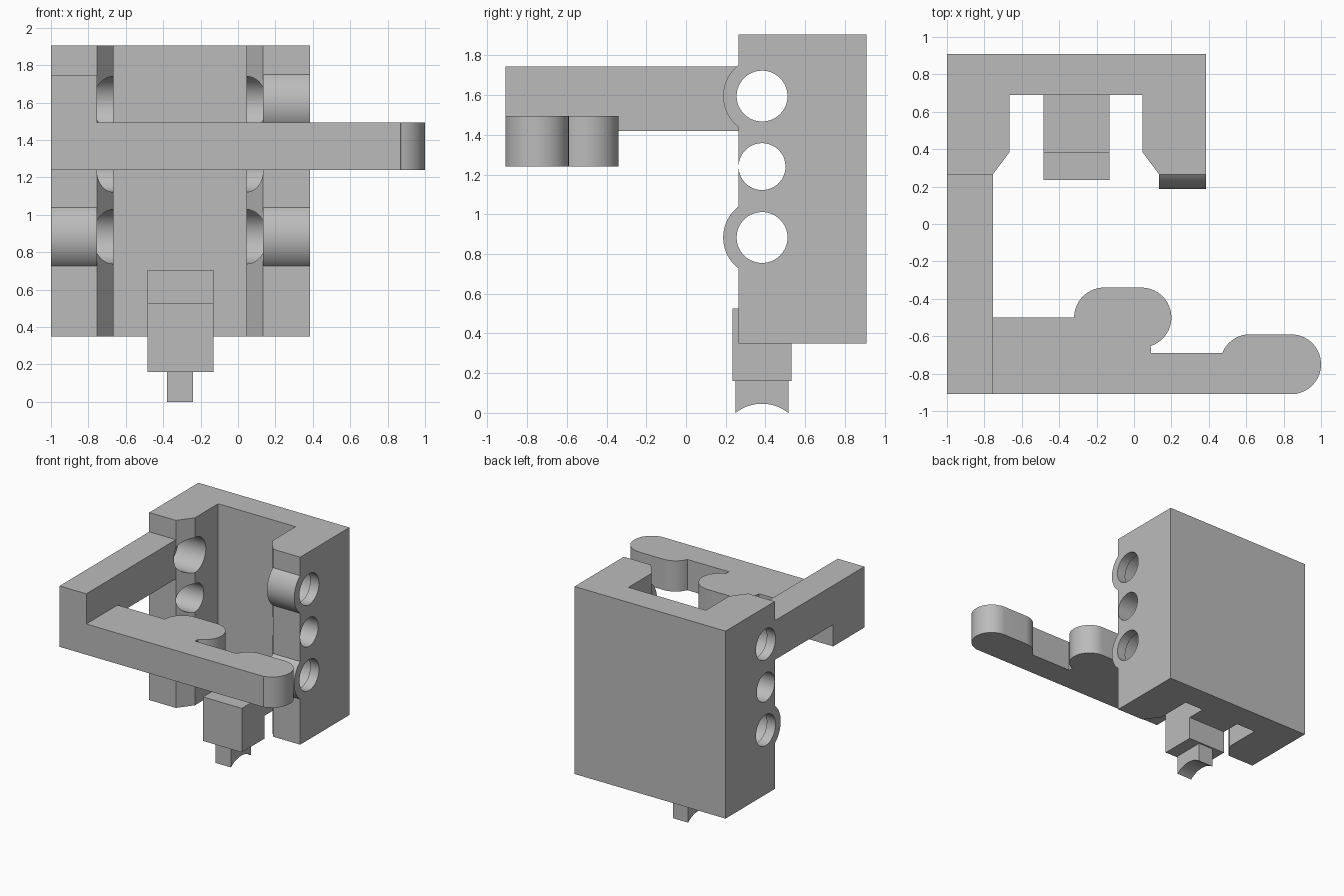
import bpy, bmesh, math

if "Cube" in bpy.data.objects:
    bpy.data.objects.remove(bpy.data.objects["Cube"])

grey = bpy.data.materials.new("plain_grey")
grey.diffuse_color = (0.5, 0.5, 0.5, 1)
grey.use_nodes = True
grey.node_tree.nodes["Principled BSDF"].inputs["Base Color"].default_value = grey.diffuse_color


def prism(name, pts, lo, hi, axis="z"):
    """Extrude a closed profile: (x, y) along z, or (y, z) along x."""
    bm = bmesh.new()
    place = (lambda a, b, t: (a, b, t)) if axis == "z" else (lambda a, b, t: (t, a, b))
    bottom = [bm.verts.new(place(a, b, lo)) for a, b in pts]
    top = [bm.verts.new(place(a, b, hi)) for a, b in pts]
    bm.faces.new(bottom)
    bm.faces.new(top)
    n = len(pts)
    for i in range(n):
        j = (i + 1) % n
        bm.faces.new((bottom[i], bottom[j], top[j], top[i]))
    bmesh.ops.recalc_face_normals(bm, faces=bm.faces)
    mesh = bpy.data.meshes.new(name)
    bm.to_mesh(mesh)
    bm.free()
    mesh.materials.append(grey)
    ob = bpy.data.objects.new(name, mesh)
    bpy.context.collection.objects.link(ob)
    return ob


def arc(cx, cy, r, a0, a1, n=24):
    return [(cx + r * math.cos(math.radians(a0 + (a1 - a0) * i / n)),
             cy + r * math.sin(math.radians(a0 + (a1 - a0) * i / n))) for i in range(n + 1)]


def rod(name, z, r, x0, x1):
    return prism(name, arc(HOLE_Y, z, r, 0, 360, 64)[:-1], x0, x1, "x")


def combine(ob, other, operation):
    mod = ob.modifiers.new("combine", "BOOLEAN")
    mod.operation = operation
    mod.solver = "EXACT"
    mod.object = other
    bpy.context.view_layer.objects.active = ob
    bpy.ops.object.modifier_apply(modifier=mod.name)


HOLE_Y = 0.383
TOP_Z, MID_Z, LOW_Z = 1.595, 1.24, 0.883

# U-shaped housing with chamfered inner lips
housing = prism("housing", [(-1, 0.91), (0.385, 0.91), (0.385, 0.265), (0.135, 0.265),
                            (0.045, 0.385), (0.045, 0.69), (-0.665, 0.69), (-0.665, 0.385),
                            (-0.755, 0.265), (-1, 0.265)], 0.35, 1.905)

# round bosses bulging from the front edges
for z, x0, x1 in ((TOP_Z, 0.135, 0.385), (LOW_Z, 0.135, 0.385), (LOW_Z, -1, -0.755)):
    boss = rod("boss", z, 0.196, x0, x1)
    combine(housing, boss, "UNION")
    bpy.data.objects.remove(boss)

# side arm reaching forward
arm = prism("side_arm", [(-0.91, 1.42), (0.265, 1.42), (0.265, 1.745), (-0.91, 1.745)],
            -1, -0.755, "x")

# stepped cross holes, wider on the inside
for z, r, x0, x1 in ((TOP_Z, 0.128, -1.2, 0.6), (LOW_Z, 0.128, -1.2, 0.6),
                     (MID_Z, 0.118, -1.2, 0.6),
                     (TOP_Z, 0.145, -0.92, 0.305), (LOW_Z, 0.145, -0.92, 0.305)):
    cutter = rod("cutter", z, r, x0, x1)
    combine(housing, cutter, "DIFFERENCE")
    if z == TOP_Z:
        combine(arm, cutter, "DIFFERENCE")
    bpy.data.objects.remove(cutter)

# front bar with two rounded bumps
R = 0.16
bar = prism("front_bar",
            [(-1, -0.91), (0.87, -0.91)] + arc(0.84, -0.75, R, -78, 90)
            + arc(0.62, -0.75, R, 90, 158) + [(0.09, -0.69)]
            + arc(0.04, -0.5, R, -72, 90) + arc(-0.16, -0.5, R, 90, 180) + [(-1, -0.5)],
            1.24, 1.495)

# stepped bracket under the back wall
bracket = prism("lower_bracket", [(0.235, 0.16), (0.53, 0.16), (0.53, 0.35), (0.69, 0.35),
                                  (0.69, 0.705), (0.38, 0.705), (0.38, 0.525), (0.235, 0.525)],
                -0.485, -0.13, "x")

# small foot with a hollowed underside
foot = prism("foot", [(0.515, 0.16), (0.25, 0.16)] + arc(0.3825, -0.167, 0.213, 128.4, 51.6),
             -0.38, -0.24, "x")

# smooth the round walls, keep the edges crisp
for ob in (housing, arm, bar, bracket, foot):
    bpy.ops.object.select_all(action="DESELECT")
    ob.select_set(True)
    bpy.context.view_layer.objects.active = ob
    bpy.ops.object.shade_smooth_by_angle(angle=math.radians(25))
